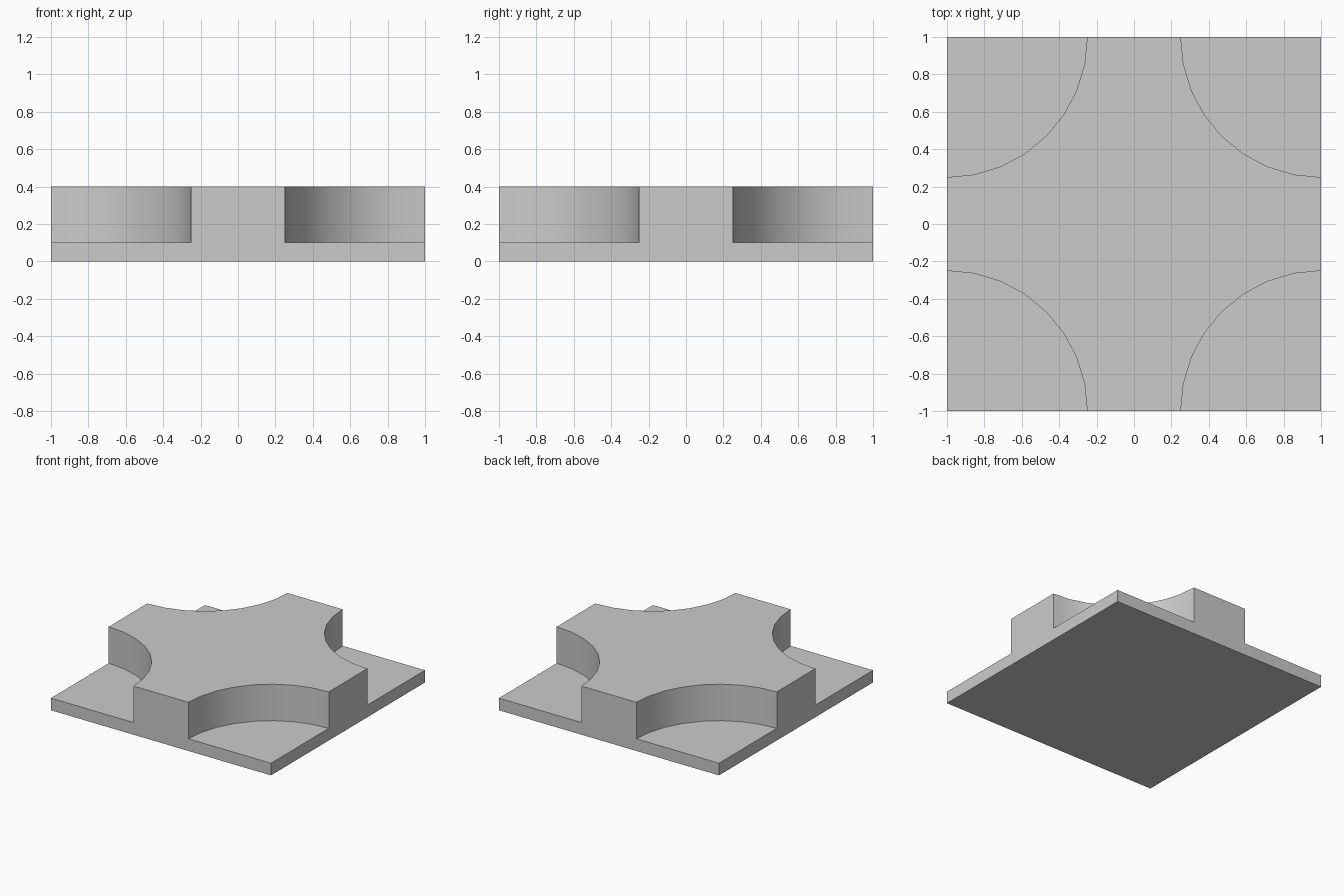
import bpy, bmesh
from math import cos, sin, pi
from mathutils import Matrix, Vector

if "Cube" in bpy.data.objects:
    bpy.data.objects.remove(bpy.data.objects["Cube"])

BASE, TOP, RADIUS, SEGS = 0.10, 0.40, 0.75, 8
NECK = 1 - RADIUS

bm = bmesh.new()


def face(points, smooth=False):
    f = bm.faces.new([bm.verts.new(p) for p in points])
    f.smooth = smooth


# Concave quarter arc around the (1, 1) corner
arc = [(1 + RADIUS * cos(1.5 * pi - i * pi / 2 / SEGS),
        1 + RADIUS * sin(1.5 * pi - i * pi / 2 / SEGS)) for i in range(SEGS + 1)]
top_outline = []

for k in range(4):
    turn = Matrix.Rotation(k * pi / 2, 3, 'Z')

    def at(x, y, z):
        return turn @ Vector((x, y, z))

    # Low corner floor
    face([at(1, 1, BASE)] + [at(x, y, BASE) for x, y in reversed(arc)])
    # Curved wall
    for (ax, ay), (bx, by) in zip(arc, arc[1:]):
        face([at(ax, ay, BASE), at(bx, by, BASE), at(bx, by, TOP), at(ax, ay, TOP)], True)
    # Stepped outer side
    side = [(-1, 0), (1, 0), (1, BASE), (NECK, BASE), (NECK, TOP),
            (-NECK, TOP), (-NECK, BASE), (-1, BASE)]
    face([at(1, y, z) for y, z in side])
    top_outline += [at(x, y, TOP) for x, y in arc]

# Raised cross-shaped top and square underside
face(top_outline)
face([(-1, -1, 0), (-1, 1, 0), (1, 1, 0), (1, -1, 0)])

bmesh.ops.remove_doubles(bm, verts=bm.verts, dist=1e-4)
mesh = bpy.data.meshes.new("crossroad_tile")
bm.to_mesh(mesh)
bm.free()
tile = bpy.data.objects.new("crossroad_tile", mesh)
bpy.context.collection.objects.link(tile)

# Smooth arcs with sharp rims
bpy.context.view_layer.objects.active = tile
tile.select_set(True)
bpy.ops.object.shade_smooth_by_angle(angle=pi / 6)
